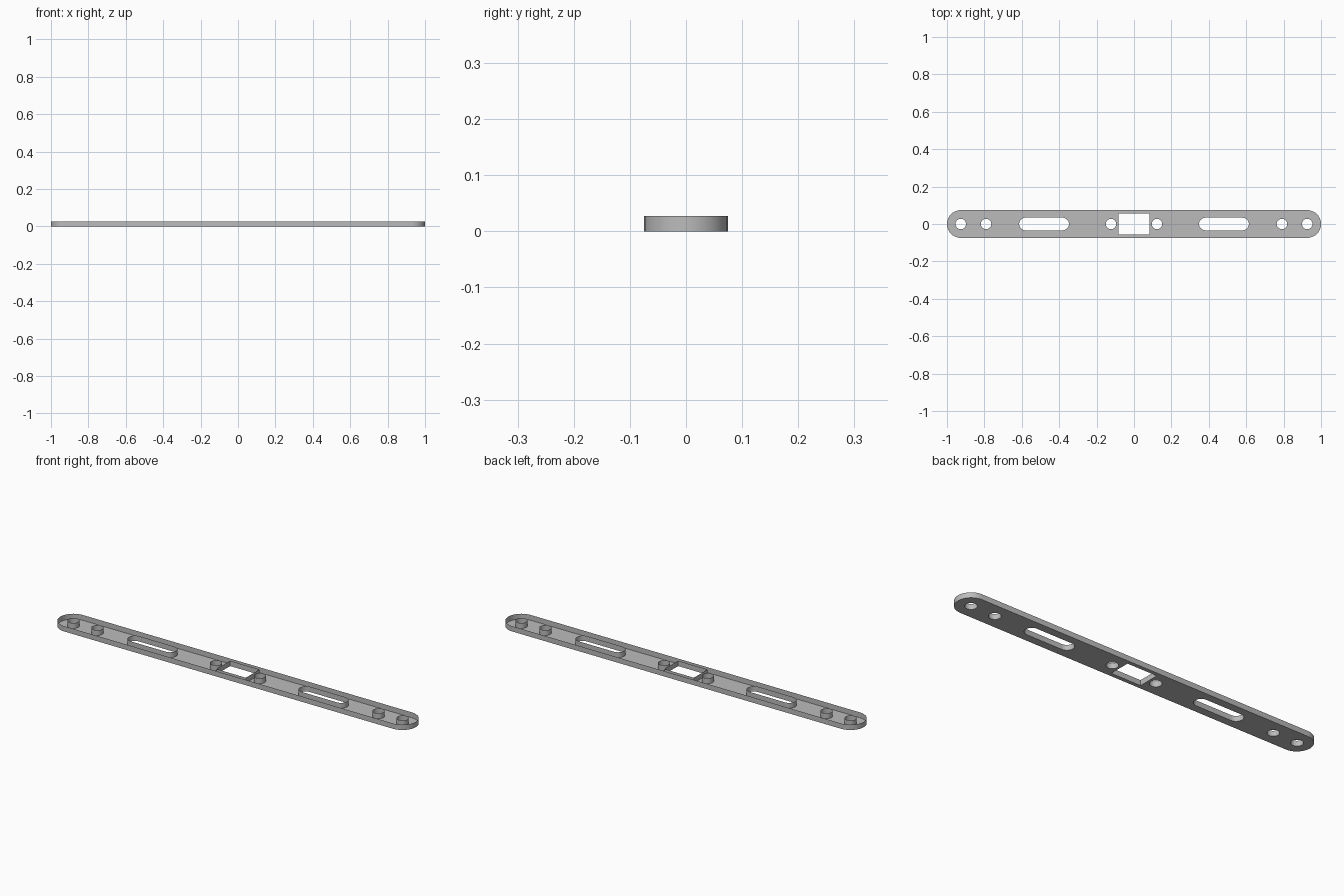
import bpy
import bmesh
from math import pi, cos, sin, radians

cube = bpy.data.objects.get("Cube")
if cube:
    bpy.data.objects.remove(cube, do_unlink=True)

HEIGHT = 0.027
BODY_R = 0.0745

# One plain grey for the whole plate
grey = bpy.data.materials.new("plain_grey")
grey.use_nodes = True
colour = (0.5, 0.5, 0.5, 1)
grey.diffuse_color = colour
grey.node_tree.nodes["Principled BSDF"].inputs["Base Color"].default_value = colour


def stadium(x, half_length, radius, steps=16):
    """Rounded slot outline; a half length equal to the radius gives a circle."""
    points = []
    straight = half_length - radius
    for side in (1, -1):
        for i in range(steps + 1):
            if straight == 0 and i == steps:
                continue
            a = -pi / 2 + pi * i / steps
            points.append((x + side * (straight + radius * cos(a)), side * radius * sin(a)))
    return points


def rectangle(half_x, half_y):
    return [(-half_x, -half_y), (half_x, -half_y), (half_x, half_y), (-half_x, half_y)]


# Outer outline, central window, then mirrored screw holes and long slots
outlines = [stadium(0, 1, BODY_R), rectangle(0.083, 0.055)]
for side in (-1, 1):
    for x in (0.123, 0.791, 0.926):
        outlines.append(stadium(side * x, 0.028, 0.028))
    outlines.append(stadium(side * 0.481, 0.133, 0.034))

# Thin floor pierced by every opening
bm = bmesh.new()
edges = []
for outline in outlines:
    verts = [bm.verts.new((x, y, 0)) for x, y in outline]
    edges += [bm.edges.new((v, verts[i - 1])) for i, v in enumerate(verts)]
bmesh.ops.triangle_fill(bm, edges=edges, use_beauty=True, normal=(0, 0, -1))
floor = list(bm.faces)

# Upright sheet walls around the rim and each opening, open at the top
walls = bmesh.ops.extrude_edge_only(bm, edges=edges)["geom"]
bmesh.ops.translate(bm, vec=(0, 0, HEIGHT),
                    verts=[g for g in walls if isinstance(g, bmesh.types.BMVert)])
bmesh.ops.recalc_face_normals(bm, faces=bm.faces)
bm.normal_update()
if floor[0].normal.z > 0:
    bmesh.ops.reverse_faces(bm, faces=bm.faces)

mesh = bpy.data.meshes.new("slotted_plate")
bm.to_mesh(mesh)
bm.free()
mesh.materials.append(grey)
plate = bpy.data.objects.new("slotted_plate", mesh)
bpy.context.collection.objects.link(plate)

# Smooth curved walls, crisp floor edges
bpy.ops.object.select_all(action="DESELECT")
plate.select_set(True)
bpy.context.view_layer.objects.active = plate
bpy.ops.object.shade_smooth_by_angle(angle=radians(30))
